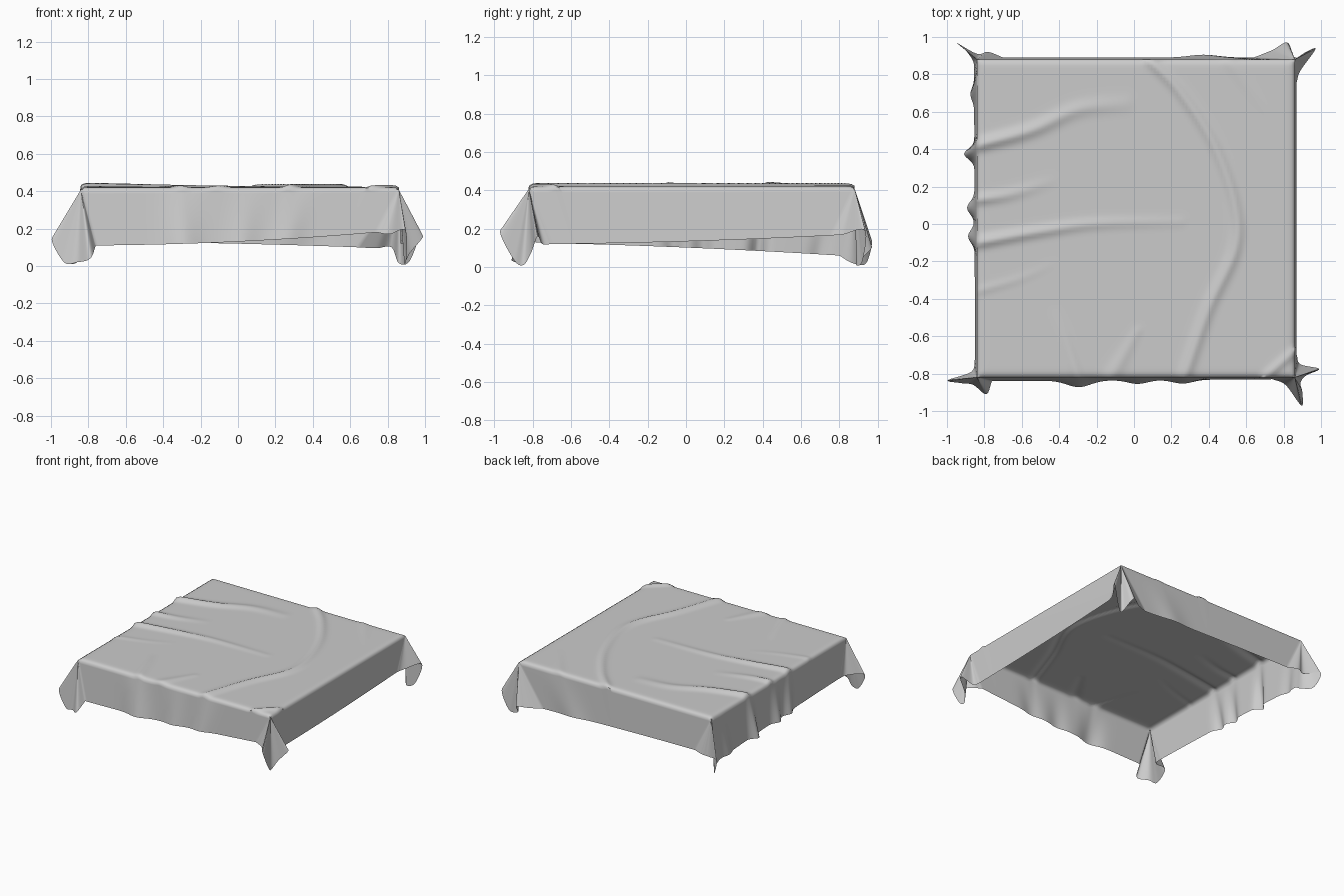
import bpy, bmesh, math
from mathutils import Vector as V

if "Cube" in bpy.data.objects:
    bpy.data.objects.remove(bpy.data.objects["Cube"])

X0, X1, Y0, Y1, TOP = -0.84, 0.86, -0.82, 0.88, 0.422
N, ROWS, FAN = 100, 14, 8


def spline(pts, steps):
    """Smooth path through the given points."""
    p = [V(q) for q in pts]
    p = [p[0] * 2 - p[1]] + p + [p[-1] * 2 - p[-2]]
    out = []
    for i in range(1, len(p) - 2):
        a, b, c, d = p[i - 1:i + 3]
        for k in range(steps):
            t = k / steps
            out.append(0.5 * (2 * b + (c - a) * t + (2 * a - 5 * b + 4 * c - d) * t * t
                              + (3 * b - a - 3 * c + d) * t ** 3))
    return out + [p[-2]]


# Wrinkles on the top: path, start height, end height, start width, end width
WRINKLES = [
    ([(0.08, 0.88), (0.25, 0.70), (0.43, 0.42), (0.54, 0.1), (0.54, -0.14), (0.4, -0.45), (0.27, -0.82)],
     .016, .016, .025, .03),
    ([(-0.84, 0.42), (-0.55, 0.50), (-0.3, 0.61), (-0.05, 0.64)], .024, .004, .03, .04),
    ([(-0.84, 0.13), (-0.65, 0.16), (-0.4, 0.24)], .018, .0, .025, .03),
    ([(-0.84, -0.1), (-0.5, -0.04), (-0.2, 0.0), (0.25, 0.01)], .022, .003, .028, .025),
    ([(-0.84, -0.36), (-0.6, -0.29), (-0.4, -0.2)], .006, .0, .02, .02),
    ([(-0.30, -0.82), (-0.37, -0.6), (-0.43, -0.45)], .012, .0, .03, .02),
    ([(-0.12, -0.82), (0.02, -0.57)], .010, .004, .04, .02),
    ([(0.5, 0.88), (0.73, 0.55)], .006, .0, .03, .02),
    ([(0.70, -0.82), (0.86, -0.68)], .012, .012, .02, .02),
]
PATHS = [(spline([(x, y, 0) for x, y in w[0]], 10), w[1:]) for w in WRINKLES]


def top_height(x, y):
    z = TOP
    for path, (h0, h1, w0, w1) in PATHS:
        best, t = 9, 0
        for i in range(len(path) - 1):
            a, b = path[i], path[i + 1]
            dx, dy = b.x - a.x, b.y - a.y
            k = min(1, max(0, ((x - a.x) * dx + (y - a.y) * dy) / (dx * dx + dy * dy)))
            d = math.hypot(x - a.x - k * dx, y - a.y - k * dy)
            if d < best:
                best, t = d, (i + k) / (len(path) - 1)
        z += (h0 + (h1 - h0) * t) * math.exp(-(best / (w0 + (w1 - w0) * t)) ** 2)
    # Softly rounded rim
    edge = min(x - X0, X1 - x, y - Y0, Y1 - y)
    return z - 0.014 * math.exp(-edge / 0.012)


# Hem path around each corner, counter-clockwise from the front left
EARS = [
    [(-.85, -.72, .125), (-.87, -.79, .13), (-.995, -.835, .15), (-.93, -.85, .02),
     (-.86, -.86, .02), (-.79, -.91, .04), (-.76, -.84, .11)],
    [(.74, -.83, .18), (.81, -.86, .17), (.895, -.97, .19), (.90, -.90, .04), (.89, -.85, .01),
     (.92, -.81, .07), (.99, -.775, .16), (.89, -.75, .12), (.87, -.70, .12)],
    [(.87, .76, .165), (.89, .82, .17), (.97, .935, .19), (.92, .92, .03), (.86, .89, .015),
     (.82, .97, .10), (.74, .93, .095), (.64, .89, .10)],
    [(-.70, .89, .13), (-.78, .92, .13), (-.84, .91, .12), (-.95, .97, .14), (-.91, .94, .02),
     (-.86, .87, .02), (-.855, .80, .06)],
]
CORNERS = [(X0, Y0), (X1, Y0), (X1, Y1), (X0, Y1)]
OUT = [V((0, -1, 0)), V((1, 0, 0)), V((0, 1, 0)), V((-1, 0, 0))]
MID_Z = [.13, .135, .12, .10]
# Hem ripples per side: position along the side, push outward, width
RIPPLES = [[(.31, .035, .06), (.52, .02, .05), (.68, .02, .05)], [], [(.2, .015, .08)],
           [(.07, .02, .03), (.28, .055, .025), (.47, .04, .03), (.57, .035, .03)]]

bm = bmesh.new()

# Flat top sheet
grid = [[bm.verts.new((x, y, top_height(x, y))) for x in [X0 + (X1 - X0) * i / N for i in range(N + 1)]]
        for y in [Y0 + (Y1 - Y0) * j / N for j in range(N + 1)]]
for j in range(N):
    for i in range(N):
        bm.faces.new((grid[j][i], grid[j][i + 1], grid[j + 1][i + 1], grid[j + 1][i]))

# Hanging skirt columns: pairs of rim point and hem point
columns = []
for s in range(4):
    c = V((*CORNERS[s], top_height(*CORNERS[s])))
    for p in spline(EARS[s], FAN)[:-1]:
        columns.append((c, p))
    a, b = V(CORNERS[s]), V(CORNERS[(s + 1) % 4])
    h0, h1 = V(EARS[s][-1]), V(EARS[(s + 1) % 4][0])
    for k in range(N + 1):
        u = k / N
        rim = a.lerp(b, u)
        hem = h0.lerp(h1, u)
        hem.z += (MID_Z[s] - (h0.z + h1.z) / 2) * 4 * u * (1 - u)
        for pos, push, width in RIPPLES[s]:
            hem += OUT[s] * push * math.exp(-((u - pos) / width) ** 2)
        columns.append((V((rim.x, rim.y, top_height(rim.x, rim.y))), hem))

rows = []
for rim, hem in columns:
    col = []
    for r in range(ROWS + 1):
        p = rim.lerp(hem, r / ROWS)
        p.z = max(0, p.z)
        col.append(bm.verts.new(p))
    rows.append(col)
for i, col in enumerate(rows):
    nxt = rows[(i + 1) % len(rows)]
    for r in range(ROWS):
        bm.faces.new((col[r], col[r + 1], nxt[r + 1], nxt[r]))
bmesh.ops.remove_doubles(bm, verts=bm.verts, dist=0.0004)

mesh = bpy.data.meshes.new("tablecloth")
bm.to_mesh(mesh)
bm.free()
cloth = bpy.data.objects.new("tablecloth", mesh)
bpy.context.collection.objects.link(cloth)
bpy.context.view_layer.objects.active = cloth
cloth.select_set(True)
bpy.ops.object.shade_smooth_by_angle(angle=math.radians(60))
